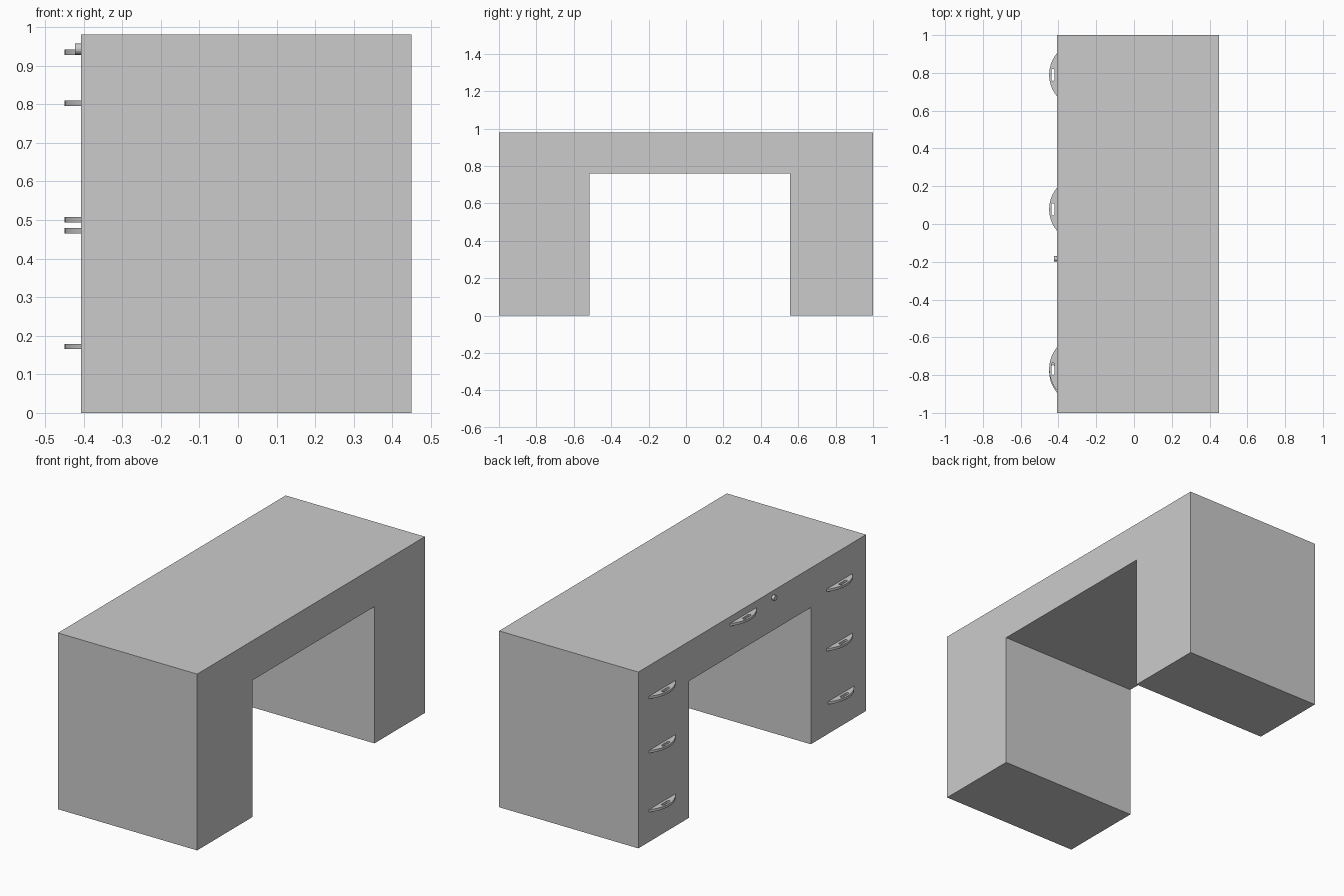
import bpy, bmesh
from math import sin, cos, asin, pi

cube = bpy.data.objects.get("Cube")
if cube:
    bpy.data.objects.remove(cube, do_unlink=True)

grey = bpy.data.materials.new("plain grey")
grey.use_nodes = True
colour = (0.6, 0.6, 0.6, 1)
grey.diffuse_color = colour
grey.node_tree.nodes["Principled BSDF"].inputs["Base Color"].default_value = colour

FACE_X = -0.407   # drawer side of the desk
BACK_X = 0.449


def prism(name, loop, direction):
    """Closed solid made by sweeping a flat outline along a vector."""
    bm = bmesh.new()
    face = bm.faces.new([bm.verts.new(p) for p in loop])
    swept = bmesh.ops.extrude_face_region(bm, geom=[face])["geom"]
    moved = [g for g in swept if isinstance(g, bmesh.types.BMVert)]
    bmesh.ops.translate(bm, verts=moved, vec=direction)
    bmesh.ops.recalc_face_normals(bm, faces=bm.faces)
    mesh = bpy.data.meshes.new(name)
    bm.to_mesh(mesh)
    bm.free()
    mesh.materials.append(grey)
    obj = bpy.data.objects.new(name, mesh)
    bpy.context.collection.objects.link(obj)
    return obj


# Desk body: two pedestals joined by the top, open knee space
outline = [(-1, 0), (-0.515, 0), (-0.515, 0.76), (0.557, 0.76),
           (0.557, 0), (1, 0), (1, 0.98), (-1, 0.98)]
prism("desk_body", [(FACE_X, y, z) for y, z in outline], (BACK_X - FACE_X, 0, 0))


# Drawer pulls: thin circular segments with a rounded finger slot
HALF, DEPTH, THICK = 0.115, 0.042, 0.014
RADIUS = (HALF ** 2 + DEPTH ** 2) / (2 * DEPTH)
SWEEP = asin(HALF / RADIUS)


def handle(name, y, z):
    bottom = z - THICK / 2
    arc = []
    for i in range(25):
        a = SWEEP * (i / 12 - 1)
        arc.append((FACE_X - DEPTH + RADIUS * (1 - cos(a)), y + RADIUS * sin(a), bottom))
    pull = prism(name, arc, (0, 0, THICK))

    # Slot cutter
    r, half_straight, slot = 0.008, 0.024, []
    for side in (1, -1):
        for i in range(9):
            a = pi * i / 8
            slot.append((FACE_X - 0.022 + side * r * cos(a),
                         y + side * (half_straight + r * sin(a)), bottom - 0.01))
    cutter = prism(name + "_slot_cutter", slot, (0, 0, THICK + 0.02))
    cutter.hide_render = True
    cut = pull.modifiers.new("finger slot", "BOOLEAN")
    cut.operation, cut.solver, cut.object = "DIFFERENCE", "EXACT", cutter

    # Bake the cut, then drop the cutter
    graph = bpy.context.evaluated_depsgraph_get()
    baked = bpy.data.meshes.new_from_object(pull.evaluated_get(graph))
    pull.modifiers.clear()
    pull.data = baked
    bpy.data.objects.remove(cutter, do_unlink=True)


handle("centre_drawer_handle", 0.078, 0.935)
for row, z in (("top", 0.802), ("middle", 0.501), ("bottom", 0.172)):
    handle(f"left_{row}_drawer_handle", 0.79, z)
for row, y, z in (("top", -0.767, 0.802), ("middle", -0.767, 0.472), ("bottom", -0.779, 0.172)):
    handle(f"right_{row}_drawer_handle", y, z)

# Round lock on the centre drawer
ring = [(FACE_X, -0.184 + 0.014 * cos(pi * i / 12), 0.943 + 0.014 * sin(pi * i / 12))
        for i in range(24)]
prism("drawer_lock", ring, (-0.016, 0, 0))
